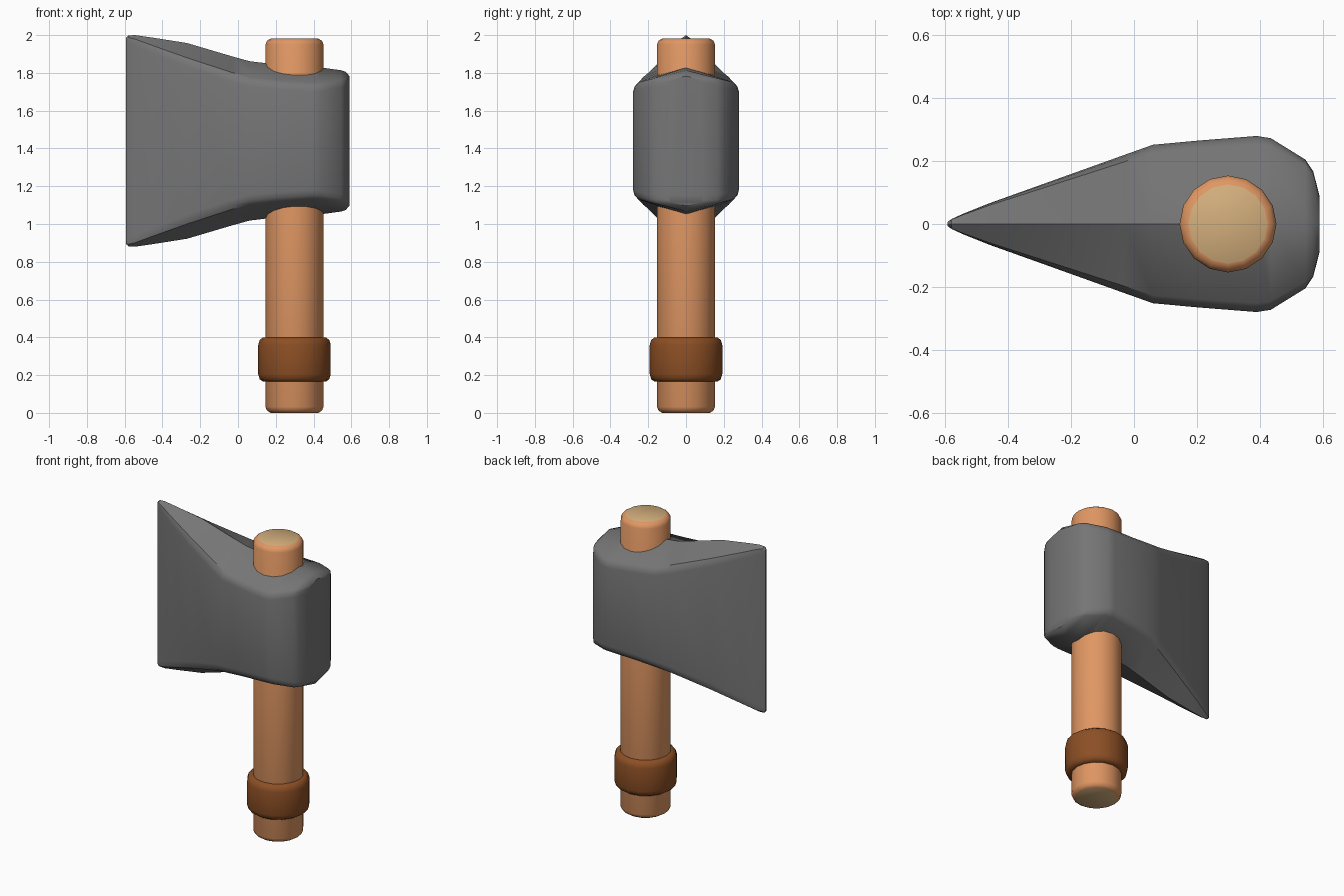
import bpy, bmesh, math

if "Cube" in bpy.data.objects:
    bpy.data.objects.remove(bpy.data.objects["Cube"])


def material(name, rgb):
    m = bpy.data.materials.new(name)
    m.diffuse_color = (*rgb, 1)
    m.use_nodes = True
    m.node_tree.nodes["Principled BSDF"].inputs["Base Color"].default_value = m.diffuse_color
    return m


wood = material("orange wood", (0.75, 0.31, 0.125))
end_grain = material("pale end grain", (0.66, 0.43, 0.205))
leather = material("brown leather", (0.262, 0.078, 0.018))
steel = material("grey steel", (0.18, 0.18, 0.18))

HANDLE_X = 0.299
MID_Z = 1.44   # head is mirrored above and below this height


def loft(name, rings, mats, angle, cap_mat=0):
    """Skin closed rings of points and cap both ends."""
    bm = bmesh.new()
    loops = [[bm.verts.new(p) for p in ring] for ring in rings]
    n = len(loops[0])
    for a, b in zip(loops, loops[1:]):
        for i in range(n):
            j = (i + 1) % n
            bm.faces.new((a[i], a[j], b[j], b[i]))
    for cap in (loops[0], loops[-1]):
        bm.faces.new(cap).material_index = cap_mat
    bmesh.ops.recalc_face_normals(bm, faces=bm.faces)
    mesh = bpy.data.meshes.new(name)
    bm.to_mesh(mesh)
    bm.free()
    for m in mats:
        mesh.materials.append(m)
    ob = bpy.data.objects.new(name, mesh)
    bpy.context.collection.objects.link(ob)
    bpy.ops.object.select_all(action='DESELECT')
    ob.select_set(True)
    bpy.context.view_layer.objects.active = ob
    bpy.ops.object.shade_smooth_by_angle(angle=math.radians(angle))
    return ob


def turned(name, profile, sides, mats, cap_mat=0):
    """Turned part about the handle axis from (radius, z) points."""
    rings = [[(HANDLE_X + r * math.cos(2 * math.pi * i / sides),
               r * math.sin(2 * math.pi * i / sides), z)
              for i in range(sides)] for r, z in profile]
    return loft(name, rings, mats, 40, cap_mat)


# Handle with chamfered ends and pale end grain
turned("handle", [(0.126, 0.0), (0.145, 0.012), (0.154, 0.032),
                  (0.154, 1.950), (0.145, 1.970), (0.126, 1.982)],
       16, [wood, end_grain], 1)

# Rounded grip band
turned("grip_band", [(0.14, 0.165), (0.165, 0.165), (0.184, 0.178), (0.192, 0.205),
                     (0.192, 0.36), (0.184, 0.387), (0.165, 0.40), (0.14, 0.40)],
       16, [leather])

# Axe head: x, half width, height of side edge, height of centre ridge (from MID_Z)
sections = [
    (-0.594, 0.006, 0.535, 0.545),
    (-0.580, 0.016, 0.545, 0.558),
    (-0.545, 0.032, 0.535, 0.560),
    (-0.460, 0.066, 0.500, 0.548),
    (-0.270, 0.134, 0.425, 0.518),
    (-0.030, 0.220, 0.345, 0.447),
    (0.060, 0.252, 0.322, 0.422),
    (0.200, 0.265, 0.308, 0.405),
    (0.390, 0.280, 0.295, 0.392),
    (0.435, 0.273, 0.297, 0.389),
    (0.545, 0.205, 0.318, 0.374),
    (0.570, 0.168, 0.320, 0.366),
    (0.590, 0.090, 0.322, 0.343),
]


def head_ring(x, w, side, ridge):
    quarter = [(w, side - 0.035), (w * 0.975, side - 0.008),
               (w * 0.90, side + (ridge - side) * 0.16), (0.0, ridge)]
    half = [(y, -z) for y, z in reversed(quarter)] + quarter
    outline = half + [(-y, z) for y, z in reversed(half[1:-1])]
    return [(x, y, MID_Z + z) for y, z in outline]


loft("axe_head", [head_ring(*s) for s in sections], [steel], 35)
